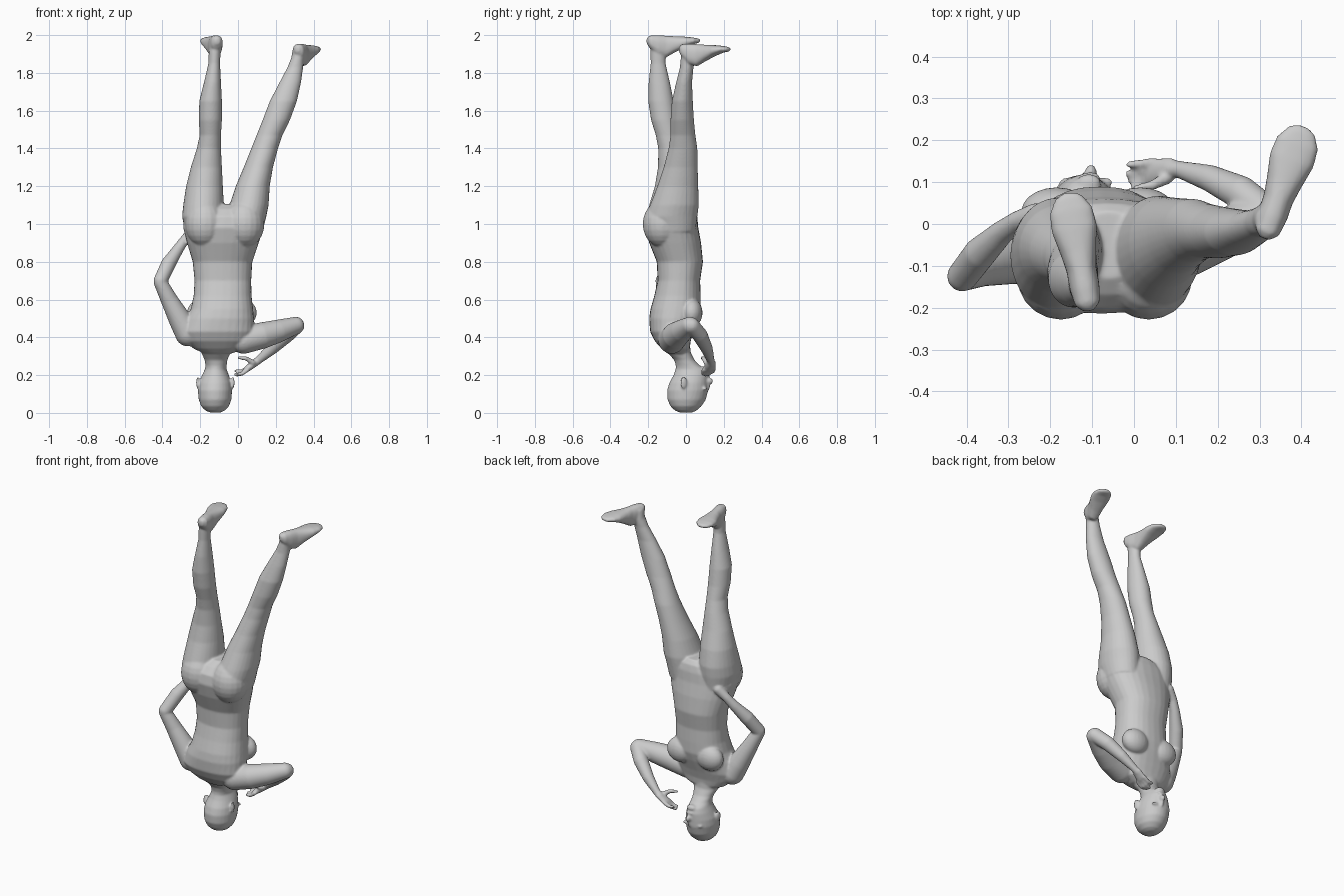
import bpy, bmesh, math
from mathutils import Vector, Matrix

SIDES = 28
bm = bmesh.new()


def skin(rings):
    """Closed tube through rings given as (centre, u vector, v vector, roundness)."""
    loops = []
    for c, u, v, p in rings:
        loop = []
        for i in range(SIDES):
            a = 2 * math.pi * i / SIDES
            ca, sa = math.cos(a), math.sin(a)
            loop.append(bm.verts.new(c + u * math.copysign(abs(ca) ** p, ca)
                                     + v * math.copysign(abs(sa) ** p, sa)))
        loops.append(loop)
    for a, b in zip(loops, loops[1:]):
        for i in range(SIDES):
            j = (i + 1) % SIDES
            bm.faces.new((a[i], a[j], b[j], b[i]))
    bm.faces.new(loops[0][::-1])
    bm.faces.new(loops[-1])


def stack(rows, p=1.0):
    """Horizontal sections: z, x min, x max, y min, y max."""
    skin([(Vector(((x0 + x1) / 2, (y0 + y1) / 2, z)), Vector(((x1 - x0) / 2, 0, 0)),
           Vector((0, (y1 - y0) / 2, 0)), p) for z, x0, x1, y0, y1 in rows])


def blob(centre, size, turn=0.0):
    m = Matrix.Translation(centre) @ Matrix.Rotation(turn, 4, 'Z') @ Matrix.Diagonal((*size, 1))
    bmesh.ops.create_uvsphere(bm, u_segments=20, v_segments=12, radius=1, matrix=m)


def limb(points):
    """Round tube along x, y, z, radius points, with ball ends."""
    pts = [Vector(p[:3]) for p in points]
    rings = []
    for i, p in enumerate(pts):
        t = (pts[min(i + 1, len(pts) - 1)] - pts[max(i - 1, 0)]).normalized()
        u = t.cross(Vector((0.3, 1, 0.1))).normalized()
        rings.append((p, u * points[i][3], t.cross(u) * points[i][3], 1.0))
    skin(rings)
    for p in (points[0], points[-1]):
        blob(p[:3], (p[3],) * 3)


def foot(heel, toe, drop):
    heel, toe = Vector((*heel, 0)), Vector((*toe, 0))
    side = (toe - heel).cross(Vector((0, 0, 1))).normalized()
    rows = [(0, .012, 1.955, 1.985), (.06, .03, 1.93, 1.998), (.2, .036, 1.89, 2.0),
            (.35, .036, 1.88, 1.997), (.5, .043, 1.905, 1.994), (.7, .055, 1.935, 1.992),
            (.85, .052, 1.952, 1.988), (.96, .034, 1.958, 1.982), (1, .014, 1.965, 1.976)]
    skin([(heel.lerp(toe, t) + Vector((0, 0, (z0 + z1) / 2 - drop)), side * w,
           Vector((0, 0, (z1 - z0) / 2)), .85) for t, w, z0, z1 in rows])


# head and neck
stack([(.001, -.145, -.095, -.03, .03), (.012, -.172, -.07, -.058, .055),
       (.035, -.195, -.048, -.082, .082), (.07, -.208, -.035, -.098, .105),
       (.12, -.213, -.031, -.10, .118), (.16, -.207, -.035, -.088, .118),
       (.20, -.19, -.048, -.066, .118), (.23, -.176, -.06, -.055, .108),
       (.25, -.172, -.06, -.054, .075), (.28, -.177, -.056, -.062, .045),
       (.32, -.195, -.04, -.10, .025), (.38, -.22, -.02, -.13, .02)])
# face details
blob((-.103, .118, .168), (.015, .026, .02))
blob((-.105, .114, .145), (.01, .014, .03))
blob((-.105, .113, .2), (.026, .012, .009))
blob((-.108, .098, .228), (.03, .022, .018))
for s in (-1, 1):
    blob((-.115 + s * .04, .1, .128), (.027, .012, .009))
    blob((-.12 + s * .092, -.012, .16), (.009, .019, .032), s * .3)

# torso
stack([(.315, -.18, -.03, -.10, 0), (.34, -.235, .03, -.13, .02),
       (.38, -.28, .07, -.165, .025), (.43, -.30, .085, -.19, .04),
       (.50, -.275, .085, -.195, .065), (.55, -.25, .08, -.188, .078),
       (.62, -.235, .072, -.168, .078), (.70, -.23, .07, -.15, .075),
       (.80, -.24, .076, -.155, .09), (.90, -.27, .11, -.195, .08),
       (.98, -.29, .135, -.215, .065), (1.04, -.28, .14, -.205, .06),
       (1.08, -.21, .08, -.17, .05), (1.105, -.13, .01, -.13, .03)], .88)
# chest and seat
for x in (-.185, .015):
    blob((x, .03, .53), (.085, .058, .075))
for x in (-.175, .035):
    blob((x, -.125, 1.0), (.105, .104, .125))

# legs
stack([(.96, -.28, -.09, -.18, .05), (1.04, -.296, -.072, -.212, .06),
       (1.1, -.29, -.075, -.195, .063), (1.2, -.275, -.08, -.165, .045),
       (1.3, -.25, -.085, -.148, .015), (1.4, -.218, -.09, -.147, -.01),
       (1.47, -.203, -.09, -.16, -.03), (1.55, -.208, -.085, -.185, -.05),
       (1.65, -.205, -.085, -.2, -.065), (1.75, -.18, -.09, -.198, -.085),
       (1.85, -.157, -.095, -.187, -.108), (1.91, -.155, -.092, -.188, -.108),
       (1.96, -.145, -.095, -.185, -.12)])
stack([(.96, -.06, .13, -.18, .05), (1.04, -.055, .15, -.21, .06),
       (1.1, -.045, .162, -.19, .068), (1.2, -.012, .168, -.152, .065),
       (1.3, .03, .185, -.118, .062), (1.4, .07, .212, -.092, .06),
       (1.47, .098, .235, -.082, .05), (1.55, .13, .275, -.082, .042),
       (1.65, .168, .312, -.075, .036), (1.75, .22, .334, -.052, .032),
       (1.83, .262, .345, -.032, .04), (1.88, .282, .35, -.028, .05),
       (1.93, .29, .345, -.02, .04)])
# feet
foot((-.108, -.208), (-.158, .075), 0)
foot((.312, -.035), (.405, .234), .045)

# arm resting on the hip
limb([(-.265, -.075, .42, .068), (-.305, -.085, .49, .06), (-.365, -.105, .60, .045),
      (-.41, -.125, .69, .036)])
limb([(-.41, -.125, .70, .037), (-.368, -.07, .79, .039), (-.315, -.02, .87, .029),
      (-.28, .005, .92, .025), (-.235, .02, .965, .03)])

# raised arm
limb([(.03, -.075, .385, .072), (.13, -.055, .41, .07), (.22, -.02, .435, .06),
      (.305, .02, .463, .046)])
limb([(.31, .03, .462, .042), (.255, .075, .41, .041), (.18, .11, .34, .032),
      (.11, .13, .28, .021), (.085, .132, .262, .021)])
# raised hand: palm, fingers, thumb
skin([(Vector((x, y, z)), Vector((.25, .9, .3)).normalized() * w,
       Vector((-.5, -.1, .8)).normalized() * h, 1.0)
      for x, y, z, w, h in [(.105, .13, .275, .02, .018), (.08, .128, .257, .033, .019),
                            (.05, .122, .235, .038, .017), (.035, .12, .226, .034, .012)]])
for i, tip in enumerate([(-.012, .142, .222), (-.014, .12, .203), (-.008, .104, .2),
                         (.0, .088, .206)]):
    root = Vector((.05, .147 - i * .018, .237 - i * .003))
    mid = root.lerp(Vector(tip), .5) + Vector((-.003, 0, -.01))
    limb([(*root, .0115), (*mid, .0105), (*tip, .0085)])
limb([(.078, .11, .265, .016), (.045, .093, .288, .012), (.005, .085, .292, .009)])

# fuse everything into one smooth skin
bmesh.ops.recalc_face_normals(bm, faces=bm.faces[:])
mesh = bpy.data.meshes.new("inverted_figure")
bm.to_mesh(mesh)
bm.free()
body = bpy.data.objects.new("inverted_figure", mesh)
bpy.context.collection.objects.link(body)
remesh = body.modifiers.new("fuse", 'REMESH')
remesh.mode = 'VOXEL'
remesh.voxel_size = .006
remesh.use_smooth_shade = True
relax = body.modifiers.new("relax", 'SMOOTH')
relax.factor = .5
relax.iterations = 6
